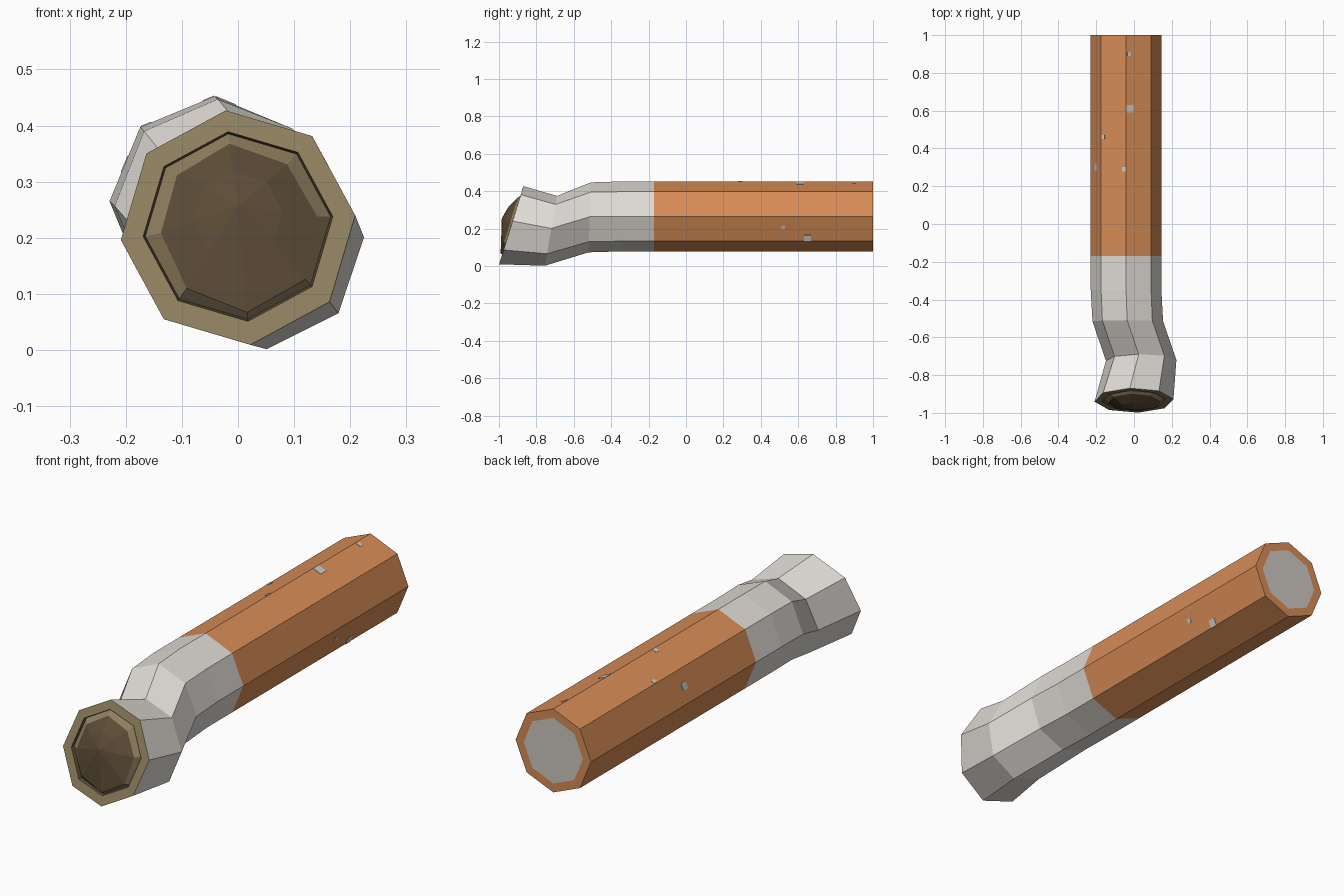
import bpy, bmesh, math, random
from mathutils import Vector, Matrix

if "Cube" in bpy.data.objects:
    bpy.data.objects.remove(bpy.data.objects["Cube"])
random.seed(4)

def material(name, hexcol):
    m = bpy.data.materials.new(name)
    lin = [(int(hexcol[i:i+2], 16) / 255) ** 2.2 for i in (0, 2, 4)]
    m.diffuse_color = (*lin, 1)
    m.use_nodes = True
    m.node_tree.nodes["Principled BSDF"].inputs["Base Color"].default_value = m.diffuse_color
    return m

ORANGE = material("filter_orange", "D68B57")
PAPER = material("paper_white", "DFDAD4")
GREY = material("filter_core_grey", "CBC5BE")
TAN = material("scorched_tan", "8E7E5F")
DARK = material("burnt_brown", "5C4D39")
N = 8

def ring(bm, x, y, z, r, slope=0.0, rot=0.0):
    """Octagon across the tube, leaning along y by slope * height."""
    out = []
    for i in range(N):
        a = math.radians(rot) + i * math.tau / N
        dz = r * math.sin(a)
        out.append(bm.verts.new((x + r * math.cos(a), y + slope * dz, z + dz)))
    return out

def bridge(bm, a, b, mat):
    for i in range(N):
        j = (i + 1) % N
        bm.faces.new((a[i], a[j], b[j], b[i])).material_index = mat

def finish(bm, name, mats):
    bmesh.ops.recalc_face_normals(bm, faces=bm.faces)
    me = bpy.data.meshes.new(name)
    bm.to_mesh(me)
    bm.free()
    for m in mats:
        me.materials.append(m)
    ob = bpy.data.objects.new(name, me)
    bpy.context.collection.objects.link(ob)
    return ob

# Bent tube, orange filter wrap then white paper, closed by a domed burnt tip
CX, CZ, R = -0.042, 0.265, 0.187
bm = bmesh.new()
sections = [  # x, y, z, radius, slope, rotation, material of the span after it
    (CX, 1.0, CZ, 0.147, 0, 0, 0),
    (CX, 1.0, CZ, R, 0, 0, 0),
    (CX, -0.17, CZ, R, 0, 0, 1),
    (CX, -0.35, CZ, R, 0, 0, 1),
    (-0.033, -0.515, 0.26, R, 0.03, 1, 1),
    (0.038, -0.722, 0.188, 0.187, 0.175, 4, 1),
    (0.0, -0.934, 0.218, 0.21, 0.31, 6, 3),
    (0.0, -0.934, 0.220, 0.170, 0.31, 6, 4),
    (0.0, -0.920, 0.220, 0.166, 0.31, 6, 3),
]
rings = [ring(bm, *s[:6]) for s in sections]
for k in range(len(rings) - 1):
    bridge(bm, rings[k], rings[k + 1], sections[k][6])
bm.faces.new(rings[0]).material_index = 2

# Tip dome: uneven scorched border, then dark ash
border = ring(bm, 0.0, -0.943, 0.223, 0.147, 0.31, 6)
for v in border:
    f = random.uniform(0.93, 1.08)
    c = Vector((0, -0.943, 0.223))
    v.co = c + (v.co - c) * f
mid = ring(bm, 0.0, -0.968, 0.238, 0.08, 0.25, 6)
bridge(bm, rings[-1], border, 3)
bridge(bm, border, mid, 4)
apex = bm.verts.new((0.0, -0.985, 0.255))
for i in range(N):
    bm.faces.new((mid[i], mid[(i + 1) % N], apex)).material_index = 4
finish(bm, "cigarette_stub", [ORANGE, PAPER, GREY, TAN, DARK])

# Pale flecks lying on the filter faces: face angle, offset across, y, size
flecks = [(67.5, -0.05, 0.61, 0.04), (67.5, -0.055, 0.90, 0.02),
          (112.5, 0.06, 0.29, 0.022), (112.5, -0.06, 0.46, 0.02),
          (-22.5, 0.01, 0.52, 0.02), (-22.5, -0.055, 0.65, 0.036),
          (157.5, 0.0, 0.30, 0.032)]
bm = bmesh.new()
for deg, off, y, size in flecks:
    a = math.radians(deg)
    n = Vector((math.cos(a), 0, math.sin(a)))
    t = Vector((-math.sin(a), 0, math.cos(a)))
    if deg in (67.5, 112.5):
        t = -t
    centre = Vector((CX, y, CZ)) + n * (R * math.cos(math.pi / N)) + t * off
    basis = Matrix((t, Vector((0, 1, 0)), n)).transposed().to_4x4()
    bmesh.ops.create_cube(bm, size=1, matrix=Matrix.Translation(centre) @ basis
                          @ Matrix.Diagonal((size, size, 0.003, 1)))
finish(bm, "filter_flecks", [GREY])
